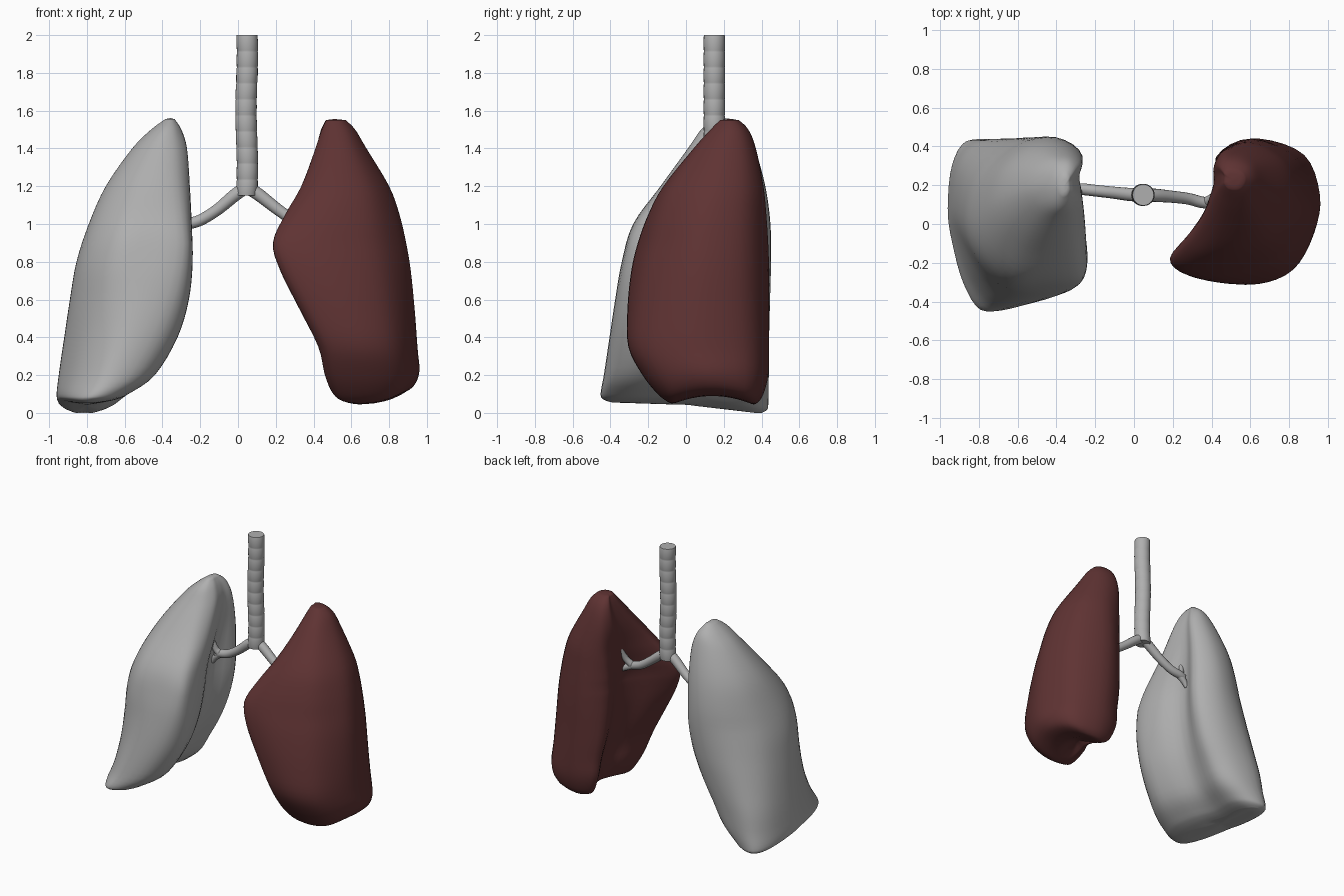
import bpy, bmesh, math
from mathutils import Vector

if "Cube" in bpy.data.objects:
    bpy.data.objects.remove(bpy.data.objects["Cube"])


def material(name, rgb):
    m = bpy.data.materials.new(name)
    m.diffuse_color = (*rgb, 1)
    m.use_nodes = True
    m.node_tree.nodes["Principled BSDF"].inputs["Base Color"].default_value = m.diffuse_color
    return m


GREY = material("pale grey", (0.43, 0.43, 0.43))
RED = material("dark red", (0.115, 0.033, 0.033))


def catmull(p, t):
    a, b, c, d = p
    return tuple(0.5 * (2 * q + (r - o) * t + (2 * o - 5 * q + 4 * r - s) * t * t
                        + (3 * q - o - 3 * r + s) * t ** 3) for o, q, r, s in zip(a, b, c, d))


def smooth_path(pts, steps, closed=False):
    n, out = len(pts), []
    for i in range(n if closed else n - 1):
        get = (lambda k: pts[k % n]) if closed else (lambda k: pts[min(max(k, 0), n - 1)])
        for s in range(steps):
            out.append(catmull([get(i + k) for k in (-1, 0, 1, 2)], s / steps))
    if not closed:
        out.append(pts[-1])
    return out


def unit_outline(pts):
    """Smooth closed section, rescaled to fill the unit square."""
    c = smooth_path(pts, 4, True)
    lo = [min(p[k] for p in c) for k in (0, 1)]
    hi = [max(p[k] for p in c) for k in (0, 1)]
    return [tuple((p[k] - lo[k]) / (hi[k] - lo[k]) for k in (0, 1)) for p in c]


def loft(name, rings, mat, angle):
    bm = bmesh.new()
    loops = [[bm.verts.new(p) for p in r] for r in rings]
    n = len(loops[0])
    for a, b in zip(loops, loops[1:]):
        for i in range(n):
            bm.faces.new((a[i], a[(i + 1) % n], b[(i + 1) % n], b[i]))
    bm.faces.new(loops[0])
    bm.faces.new(loops[-1])
    bmesh.ops.recalc_face_normals(bm, faces=bm.faces)
    me = bpy.data.meshes.new(name)
    bm.to_mesh(me)
    bm.free()
    me.materials.append(mat)
    ob = bpy.data.objects.new(name, me)
    bpy.context.collection.objects.link(ob)
    bpy.ops.object.select_all(action='DESELECT')
    ob.select_set(True)
    bpy.context.view_layer.objects.active = ob
    bpy.ops.object.shade_smooth_by_angle(angle=math.radians(angle))
    return ob


def lung(name, rows, low, mid, top, mat, lift, cave):
    """rows: z, lateral x, medial x, front y, back y; section blends low > mid > top.
    lift(y) bends the base up or down."""
    low, mid, top = map(unit_outline, (low, mid, top))
    rings = []
    for z, xl, xm, y0, y1 in smooth_path(rows, 4):
        if z < 0.9:
            a, b, t = low, mid, (z - 0.25) / 0.65
        else:
            a, b, t = mid, top, (z - 0.9) / 0.6
        t = min(max(t, 0), 1)
        t = 0.5 * t + 0.5 * t * t * (3 - 2 * t)
        pts = [[p[k] * (1 - t) + q[k] * t for k in (0, 1)] for p, q in zip(a, b)]
        lo = [min(p[k] for p in pts) for k in (0, 1)]
        hi = [max(p[k] for p in pts) for k in (0, 1)]
        ring = []
        for p in pts:
            u, v = ((p[k] - lo[k]) / (hi[k] - lo[k]) for k in (0, 1))
            y = y0 + v * (y1 - y0)
            ring.append(Vector((xl + u * (xm - xl), y, z + lift(y) * max(0, 1 - z / 0.3))))
        rings.append(ring)

    def cap(ring, dz, scales):
        c = sum(ring, Vector()) / len(ring)
        return [[c + (p - c) * s + Vector((0, 0, dz * (1 - s))) for p in ring] for s in scales]
    rings = rings + cap(rings[-1], cave, (0.8, 0.5, 0.15))
    rings = cap(rings[0], 0.006, (0.15, 0.6)) + rings
    return loft(name, rings, mat, 80)


# Red lung, with a tongue reaching in at the front and a hollow base
lung("red_lung",
     [(1.55, .57, .465, .18, .28), (1.5, .62, .44, .13, .33), (1.4, .68, .41, .04, .37),
      (1.2, .80, .335, -.12, .41), (1.05, .855, .25, -.20, .425), (.9, .89, .185, -.255, .435),
      (.75, .915, .225, -.29, .44), (.55, .935, .325, -.31, .44), (.35, .95, .425, -.305, .44),
      (.2, .96, .46, -.23, .435), (.1, .925, .50, -.15, .41), (.055, .85, .54, -.09, .38),
      (.042, .75, .58, -.05, .35)],
     [(0, .58), (.05, .32), (.24, .09), (.55, 0), (.9, .03), (1, .16),
      (.96, .38), (.85, .58), (.86, .76), (.94, .92), (.6, 1), (.16, .88)],
     [(0, .55), (.06, .32), (.25, .1), (.6, 0), (.9, .02), (1, .11),
      (.88, .24), (.70, .42), (.62, .6), (.66, .86), (.42, 1), (.1, .85)],
     [(0, .55), (.07, .28), (.25, .07), (.5, 0), (.8, .06), (.97, .27),
      (.98, .45), (.97, .65), (1, .84), (.8, 1), (.42, .98), (.12, .82)],
     RED, lambda y: 0.055 * max(0, 1 - ((y - 0.14) / 0.22) ** 2), 0.06)

# Grey lung, flat on the inner side with a base that drops towards the back
lung("grey_lung",
     [(1.555, -.385, -.335, .15, .25), (1.5, -.46, -.30, .08, .32), (1.4, -.56, -.27, .01, .365),
      (1.2, -.70, -.255, -.135, .42), (1.0, -.79, -.245, -.28, .447), (.8, -.855, -.24, -.34, .45),
      (.6, -.89, -.26, -.375, .445), (.4, -.92, -.32, -.405, .44), (.2, -.95, -.44, -.435, .438),
      (.1, -.96, -.58, -.452, .436), (.07, -.94, -.65, -.435, .43), (.055, -.89, -.72, -.39, .40)],
     [(0, .6), (.06, .4), (.22, .16), (.48, 0), (.82, .03), (1, .18),
      (.94, .38), (.80, .6), (.87, .85), (.66, .98), (.27, 1), (.06, .86)],
     [(0, .47), (.07, .22), (.3, .03), (.6, 0), (.92, .03), (1, .16),
      (.97, .38), (.83, .62), (.96, .87), (.72, 1), (.38, .95), (.1, .75)],
     [(0, .5), (.07, .25), (.25, .07), (.5, 0), (.78, .07), (.97, .28),
      (.97, .5), (.96, .68), (.98, .87), (.75, 1), (.4, .97), (.12, .78)],
     GREY, lambda y: -0.068 * min(1, max(0, (y + .03) / 0.4)), 0.006)

# Windpipe with shallow ring creases
rings = []
for i in range(10):
    z0, h = 1.15 + i * 0.085, 0.085
    cx = 0.046 + 0.004 * math.sin(i * 0.9)
    nx = 0.046 + 0.004 * math.sin((i + 1) * 0.9)
    for f, r in ((0, .0545), (.06, .056), (.5, .057), (.94, .056), (1, .0545)):
        x = cx + (nx - cx) * f
        if i < 9 and f == 1:
            continue
        rings.append([(x + r * math.cos(a), 0.15 + r * math.sin(a), z0 + f * h)
                      for a in (math.tau * k / 24 for k in range(24))])
loft("windpipe", rings, GREY, 40)


def tube(name, pts):
    """Smooth round tube through x, y, z, radius points."""
    path = smooth_path(pts, 5)
    rings = []
    for i, p in enumerate(path):
        d = Vector(path[min(i + 1, len(path) - 1)][:3]) - Vector(path[max(i - 1, 0)][:3])
        side = d.cross(Vector((0, 1, 0))).normalized()
        up = side.cross(d).normalized()
        rings.append([Vector(p[:3]) + p[3] * (side * math.cos(a) + up * math.sin(a))
                      for a in (math.tau * k / 16 for k in range(16))])
    loft(name, rings, GREY, 50)


# Main airways and their forks
tube("grey_side_airway", [(.05, .15, 1.20, .034), (-.02, .152, 1.15, .034), (-.11, .162, 1.075, .031),
                          (-.20, .172, 1.02, .03), (-.27, .18, 1.0, .03), (-.31, .18, .99, .026)])
tube("grey_side_upper_branch", [(-.27, .178, 1.0, .026), (-.30, .165, 1.03, .022), (-.315, .15, 1.10, .014)])
tube("grey_side_lower_branch", [(-.27, .178, 1.0, .026), (-.315, .18, .96, .022), (-.34, .18, .92, .014)])
tube("red_side_airway", [(.04, .15, 1.20, .034), (.11, .148, 1.155, .034), (.20, .14, 1.085, .031),
                         (.28, .13, 1.03, .03), (.35, .112, 1.0, .03), (.42, .105, .985, .026)])
tube("red_side_upper_branch", [(.37, .112, .995, .026), (.41, .14, 1.05, .022), (.43, .18, 1.14, .014)])
tube("red_side_lower_branch", [(.37, .112, .995, .026), (.43, .12, .965, .022), (.48, .12, .93, .014)])
